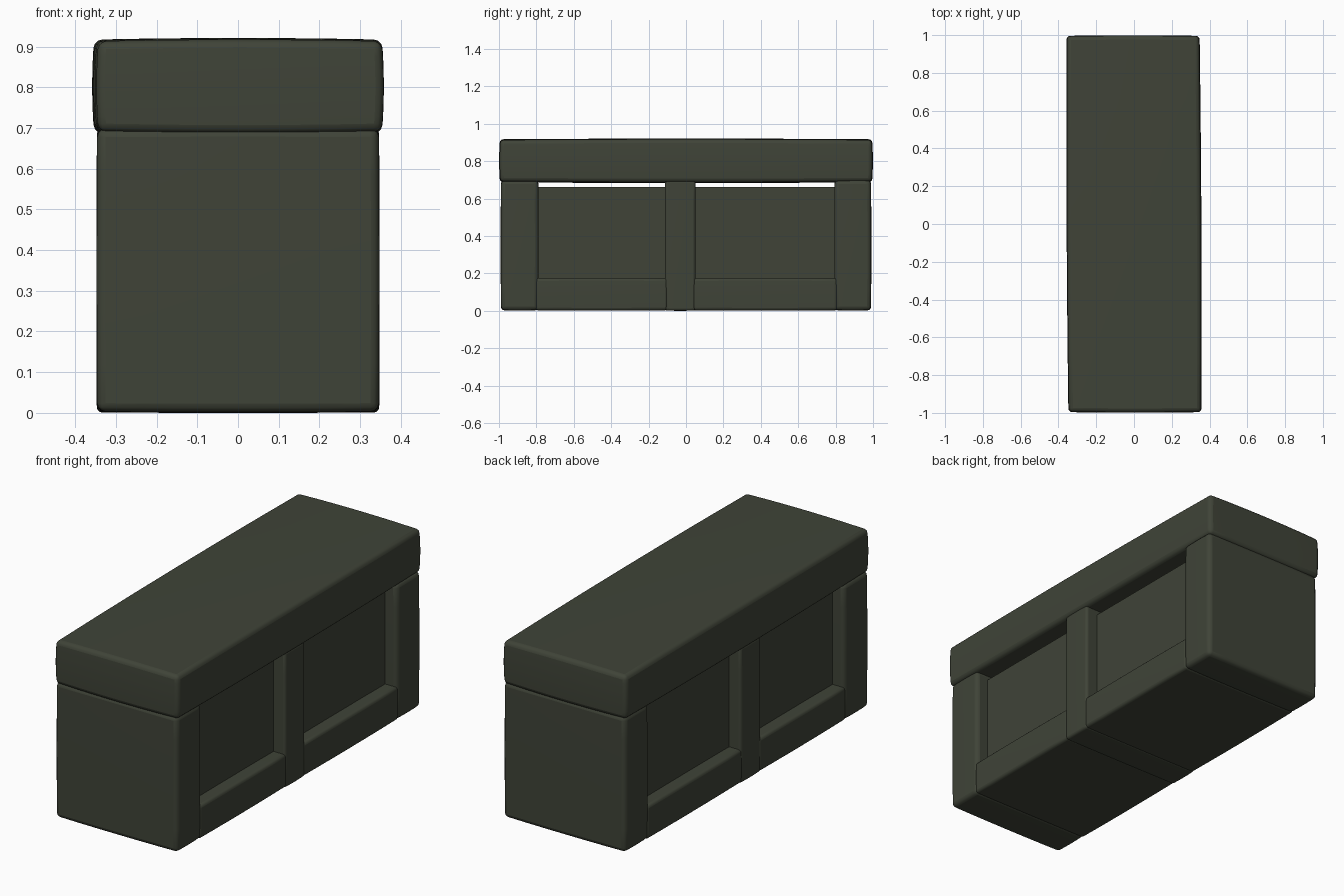
import bpy, bmesh

if "Cube" in bpy.data.objects:
    bpy.data.objects.remove(bpy.data.objects["Cube"])

green = bpy.data.materials.new("dark olive green")
green.diffuse_color = (0.050, 0.057, 0.039, 1.0)
green.use_nodes = True
green.node_tree.nodes["Principled BSDF"].inputs["Base Color"].default_value = green.diffuse_color


def soft_box(name, lo, hi, bevel=0.02, bulge=(0, 0, 0), skew=0.0, cuts=5):
    """Box with rounded edges; each side is pushed out in the middle by bulge."""
    bm = bmesh.new()
    bmesh.ops.create_cube(bm, size=2)
    bmesh.ops.subdivide_edges(bm, edges=bm.edges[:], cuts=cuts, use_grid_fill=True)
    mid = [(a + b) / 2 for a, b in zip(lo, hi)]
    half = [(b - a) / 2 for a, b in zip(lo, hi)]
    for v in bm.verts:
        u = v.co.copy()
        for i in range(3):
            j, k = (i + 1) % 3, (i + 2) % 3
            swell = bulge[i] * ((1 - u[j] ** 2) + (1 - u[k] ** 2)) / 2
            v.co[i] = mid[i] + u[i] * (half[i] + swell)
        v.co.x -= skew * v.co.y
    mesh = bpy.data.meshes.new(name)
    bm.to_mesh(mesh)
    bm.free()
    mesh.materials.append(green)
    ob = bpy.data.objects.new(name, mesh)
    bpy.context.collection.objects.link(ob)
    if bevel:
        mod = ob.modifiers.new("rounded edges", 'BEVEL')
        mod.width = bevel
        mod.segments = 3
        mod.limit_method = 'ANGLE'
        mod.angle_limit = 0.8
    bpy.context.view_layer.objects.active = ob
    ob.select_set(True)
    bpy.ops.object.shade_smooth_by_angle(angle=0.7)
    ob.select_set(False)
    return ob


# Padded top slab
soft_box("top_slab", (-0.348, -0.993, 0.694), (0.348, 0.993, 0.916),
         0.02, (0.009, 0.006, 0.008), 0.005)

# Solid end blocks and centre divider
soft_box("front_end_block", (-0.345, -0.988, 0.007), (0.345, -0.79, 0.70), 0.02, (0.003, 0.003, 0.003))
soft_box("back_end_block", (-0.345, 0.795, 0.007), (0.345, 0.988, 0.70), 0.02, (0.003, 0.003, 0.003))
soft_box("centre_divider", (-0.345, -0.112, 0.005), (0.345, 0.05, 0.70), 0.012, (0.003, 0, 0.002))

# Bays between the blocks: bottom rail and a recessed panel box open at the top
for label, y0, y1 in (("front", -0.79, -0.112), ("back", 0.05, 0.795)):
    soft_box(label + "_bottom_rail", (-0.345, y0 - 0.014, 0.006), (0.345, y1 + 0.014, 0.177),
             0.014, (0.003, 0, 0.002))
    soft_box(label + "_recessed_panel", (-0.28, y0 - 0.005, 0.15), (0.28, y1 + 0.005, 0.665), 0)

# Sit the model exactly on the ground
bpy.context.view_layer.update()
low = min((o.matrix_world @ v.co).z for o in bpy.data.objects for v in o.data.vertices)
for o in bpy.data.objects:
    o.location.z -= low
